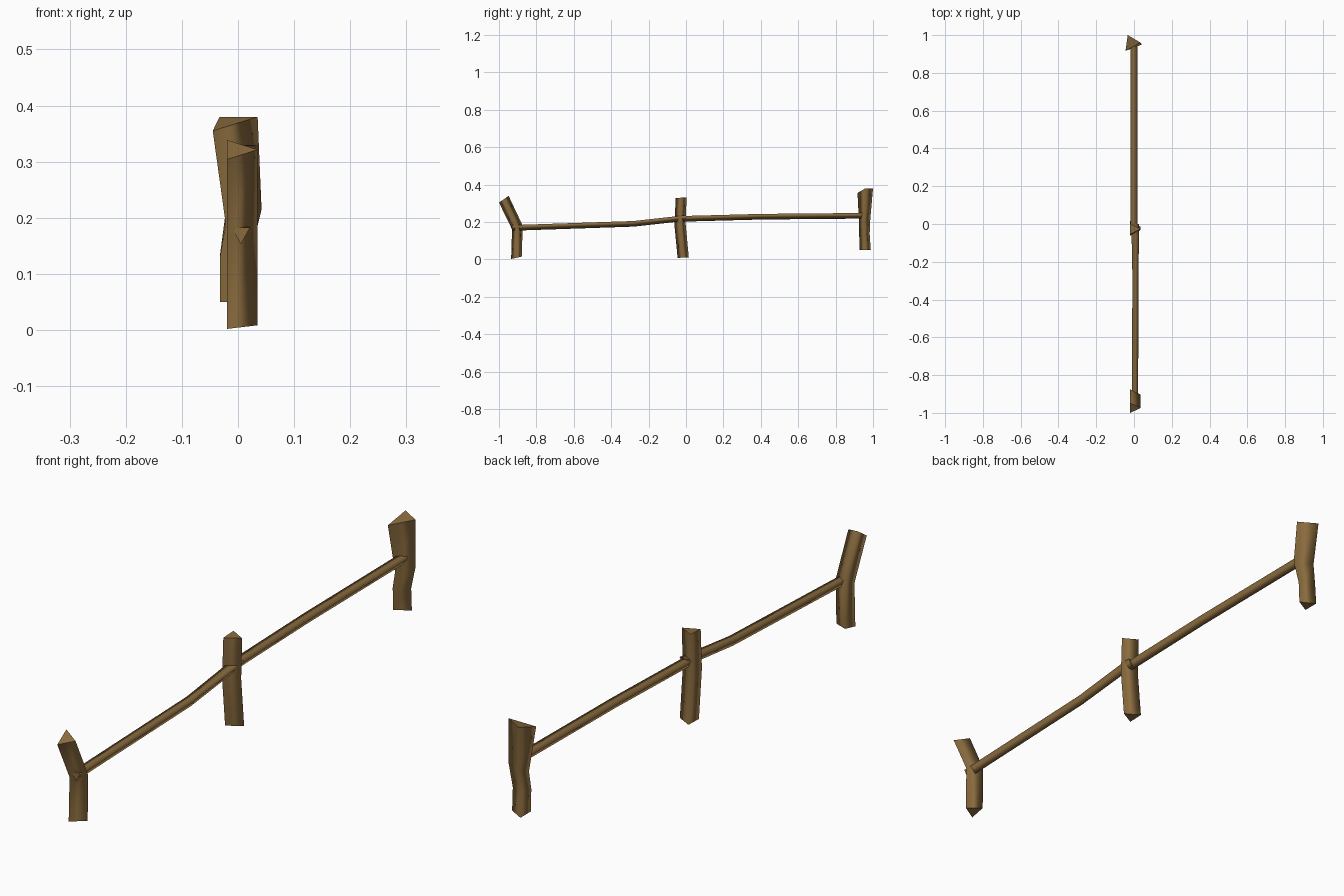
import bpy, bmesh
from mathutils import Vector

if "Cube" in bpy.data.objects:
    bpy.data.objects.remove(bpy.data.objects["Cube"])

wood = bpy.data.materials.new("brown wood")
wood.diffuse_color = (0.25, 0.145, 0.048, 1)
wood.use_nodes = True
wood.node_tree.nodes["Principled BSDF"].inputs["Base Color"].default_value = wood.diffuse_color


def loft(name, rings):
    """Skin a list of three-point rings; smooth sides, flat end caps."""
    bm = bmesh.new()
    loops = [[bm.verts.new(Vector(p)) for p in ring] for ring in rings]
    for a, b in zip(loops, loops[1:]):
        for i in range(3):
            j = (i + 1) % 3
            f = bm.faces.new((a[i], a[j], b[j], b[i]))
            f.smooth = True
    bm.faces.new(loops[0][::-1])
    bm.faces.new(loops[-1])
    bmesh.ops.recalc_face_normals(bm, faces=bm.faces[:])
    mesh = bpy.data.meshes.new(name)
    bm.to_mesh(mesh)
    bm.free()
    mesh.materials.append(wood)
    obj = bpy.data.objects.new(name, mesh)
    bpy.context.collection.objects.link(obj)
    return obj


def post_ring(y0, z0, y1, z1, x0=-0.02, x1=0.035):
    """Front-left, right and back-left corners of a post section."""
    return [(x0, y0, z0), (x1, (y0 + y1) / 2, (z0 + z1) / 2), (x0, y1, z1)]


def rail_ring(x, y, z, w=0.0165, h=0.03):
    """Triangle with a flat top and its point down; z is the top."""
    return [(x - w, y, z), (x + w, y, z), (x, y, z - h)]


# leaning front post
loft("front_post", [
    post_ring(-0.935, 0.002, -0.876, 0.015),
    post_ring(-0.93, 0.16, -0.875, 0.184),
    post_ring(-1.0, 0.304, -0.948, 0.339)])

# middle post, slightly bent
loft("middle_post", [
    post_ring(-0.045, 0.008, 0.015, 0.01),
    post_ring(-0.062, 0.185, -0.002, 0.19),
    post_ring(-0.055, 0.328, 0.003, 0.331)])

# back post, thicker at the top
loft("back_post", [
    post_ring(0.928, 0.05, 0.988, 0.05, -0.032, 0.022),
    post_ring(0.926, 0.13, 0.982, 0.135, -0.032, 0.022),
    [(-0.022, 0.925, 0.19), (0.042, 0.95, 0.215), (-0.022, 0.985, 0.21)],
    [(-0.045, 0.917, 0.355), (0.035, 0.96, 0.38), (-0.033, 1.0, 0.38)]])

# rails
loft("front_rail", [
    rail_ring(0.005, -0.93, 0.183),
    rail_ring(0.008, -0.28, 0.205),
    rail_ring(0.006, 0.0, 0.236, 0.02)])
loft("back_rail", [
    rail_ring(0.0, -0.045, 0.231, 0.018),
    rail_ring(0.0, 0.4, 0.243, 0.018),
    rail_ring(0.0, 0.955, 0.248, 0.018)])
